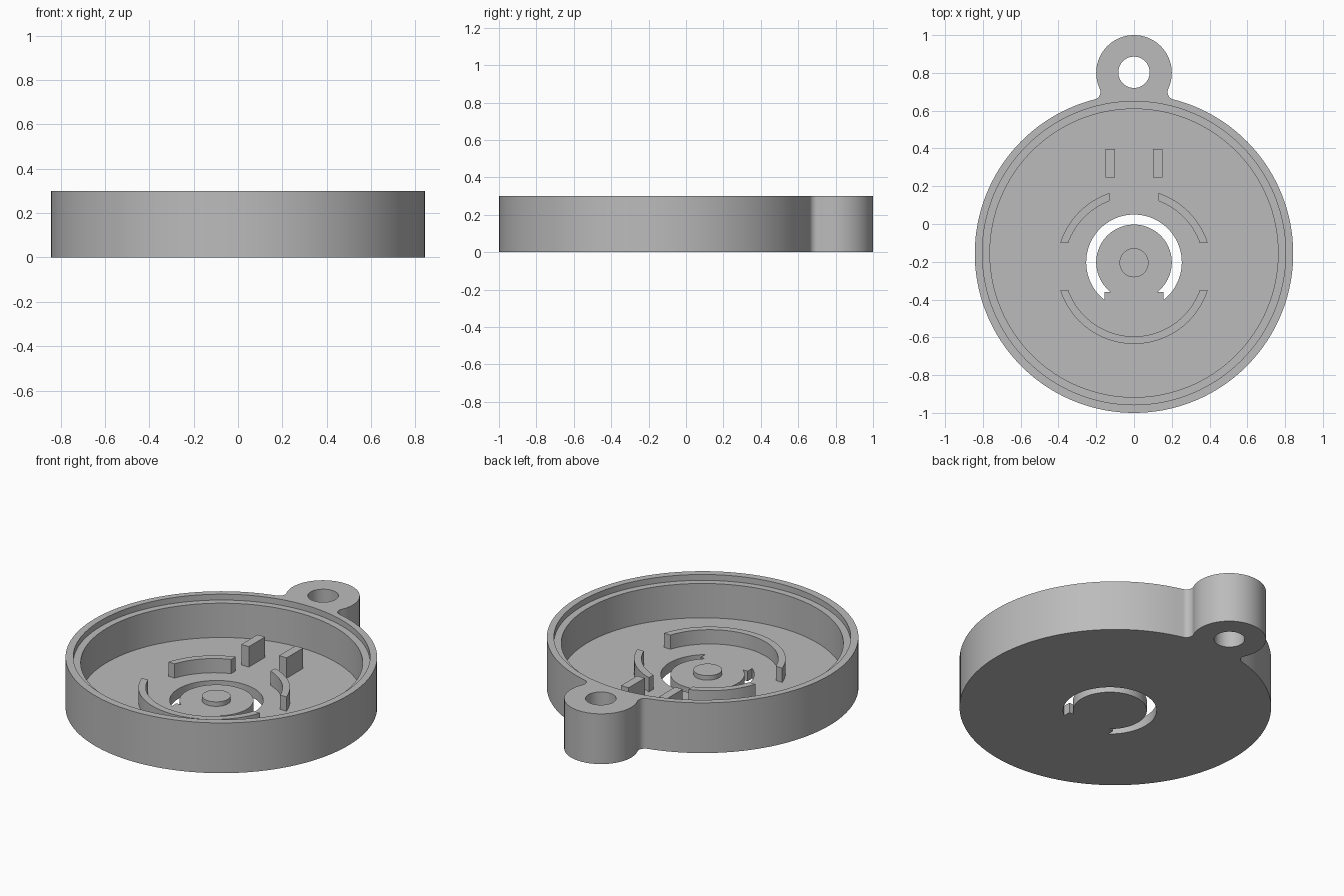
import bpy
import bmesh
from math import pi, asin, acos, atan2, cos, sin, sqrt, radians

if "Cube" in bpy.data.objects:
    bpy.data.objects.remove(bpy.data.objects["Cube"])

grey = bpy.data.materials.new("plain grey")
grey.use_nodes = True
grey.diffuse_color = (0.5, 0.5, 0.5, 1)
grey.node_tree.nodes["Principled BSDF"].inputs["Base Color"].default_value = (0.5, 0.5, 0.5, 1)


def arc(cx, cy, r, a0, a1, steps=48):
    return [(cx + r * cos(a0 + (a1 - a0) * i / steps),
             cy + r * sin(a0 + (a1 - a0) * i / steps)) for i in range(steps + 1)]


def circle(cx, cy, r, steps=128):
    return arc(cx, cy, r, 0, 2 * pi, steps)[:-1]


def prism(name, points, z0, z1):
    """Extrude a flat outline from z0 up to z1."""
    bm = bmesh.new()
    face = bm.faces.new([bm.verts.new((x, y, z0)) for x, y in points])
    result = bmesh.ops.extrude_face_region(bm, geom=[face])
    top = [v for v in result["geom"] if isinstance(v, bmesh.types.BMVert)]
    bmesh.ops.translate(bm, verts=top, vec=(0, 0, z1 - z0))
    bmesh.ops.recalc_face_normals(bm, faces=bm.faces)
    mesh = bpy.data.meshes.new(name)
    bm.to_mesh(mesh)
    bm.free()
    mesh.materials.append(grey)
    obj = bpy.data.objects.new(name, mesh)
    bpy.context.collection.objects.link(obj)
    return obj


def activate(obj):
    bpy.ops.object.select_all(action="DESELECT")
    obj.select_set(True)
    bpy.context.view_layer.objects.active = obj


def cut(target, cutter):
    cutter.hide_render = True
    mod = target.modifiers.new("cut", "BOOLEAN")
    mod.operation = "DIFFERENCE"
    mod.solver = "EXACT"
    mod.object = cutter
    activate(target)
    bpy.ops.object.modifier_apply(modifier=mod.name)
    bpy.data.objects.remove(cutter)


def mirrored(points, side):
    return [(side * x, y) for x, y in points]


HEIGHT, FLOOR = 0.30, 0.06
CASE_Y, CASE_R = -0.157, 0.843
LUG_Y, LUG_R = 0.80, 0.20
FILLET = 0.04

# Outline: round case blended into the hanging lug by small fillets
gap = LUG_Y - CASE_Y
along = ((CASE_R + FILLET) ** 2 - (LUG_R + FILLET) ** 2 + gap ** 2) / (2 * gap)
fx, fy = sqrt((CASE_R + FILLET) ** 2 - along ** 2), CASE_Y + along
case_angle = atan2(fy - CASE_Y, fx)
lug_angle = atan2(fy - LUG_Y, fx)
right_fillet = arc(fx, fy, FILLET, case_angle + pi, lug_angle + pi, 12)
if abs(lug_angle - case_angle) > pi:
    right_fillet = []
left_fillet = mirrored(right_fillet, -1)[::-1]
outline = (arc(0, CASE_Y, CASE_R, pi - case_angle, 2 * pi + case_angle, 128)[:-1]
           + right_fillet[:-1]
           + arc(0, LUG_Y, LUG_R, lug_angle, pi - lug_angle, 64)[:-1]
           + left_fillet[:-1])
case = prism("case", outline, 0, HEIGHT)

# Pocket, lid ledge and lug hole
cut(case, prism("pocket_cutter", circle(0, CASE_Y + 0.003, 0.763), FLOOR, 1))
cut(case, prism("ledge_cutter", circle(0, CASE_Y + 0.003, 0.803), 0.265, 1))
cut(case, prism("lug_hole_cutter", circle(0, 0.803, 0.083, 64), -1, 1))

# Slot that leaves a round push button hinged at the front
BUTTON_Y, BUTTON_R, SLOT_R = -0.203, 0.20, 0.253
HINGE_X, HINGE_DROP = 0.155, 0.157
outer = -acos(HINGE_X / SLOT_R)
inner = -asin(HINGE_DROP / BUTTON_R)
slot = (arc(0, BUTTON_Y, SLOT_R, outer, pi - outer, 80)
        + [(-HINGE_X, BUTTON_Y - HINGE_DROP)]
        + arc(0, BUTTON_Y, BUTTON_R, pi - inner, inner, 80)
        + [(HINGE_X, BUTTON_Y - HINGE_DROP)])
cut(case, prism("slot_cutter", slot, -1, 0.2))
parts = [case]

# Boss on the button
parts.append(prism("button_boss", circle(0, -0.205, 0.077, 48), FLOOR - 0.01, 0.087))

# Curved retaining walls around the button
WALL_Y, WALL_OUT, WALL_IN, WALL_TOP = -0.225, 0.41, 0.37, 0.145
END_Y, END_X = 0.125, 0.13
a_out, a_in = asin(END_Y / WALL_OUT), asin(END_Y / WALL_IN)
front = (arc(0, WALL_Y, WALL_OUT, pi + a_out, 2 * pi - a_out)
         + arc(0, WALL_Y, WALL_IN, 2 * pi - a_in, pi + a_in))
parts.append(prism("front_retaining_wall", front, FLOOR - 0.01, WALL_TOP))
back = (arc(0, WALL_Y, WALL_OUT, a_out, acos(END_X / WALL_OUT), 24)
        + arc(0, WALL_Y, WALL_IN, acos(END_X / WALL_IN), a_in, 24))

# Mirrored back walls and rectangular posts
post = [(0.1, 0.245), (0.15, 0.245), (0.15, 0.398), (0.1, 0.398)]
for label, side in (("left", 1), ("right", -1)):
    parts.append(prism(label + "_retaining_wall", mirrored(back, side), FLOOR - 0.01, WALL_TOP))
    parts.append(prism(label + "_post", mirrored(post, side), FLOOR - 0.01, 0.182))

for part in parts:
    activate(part)
    bpy.ops.object.shade_smooth_by_angle(angle=radians(30))
